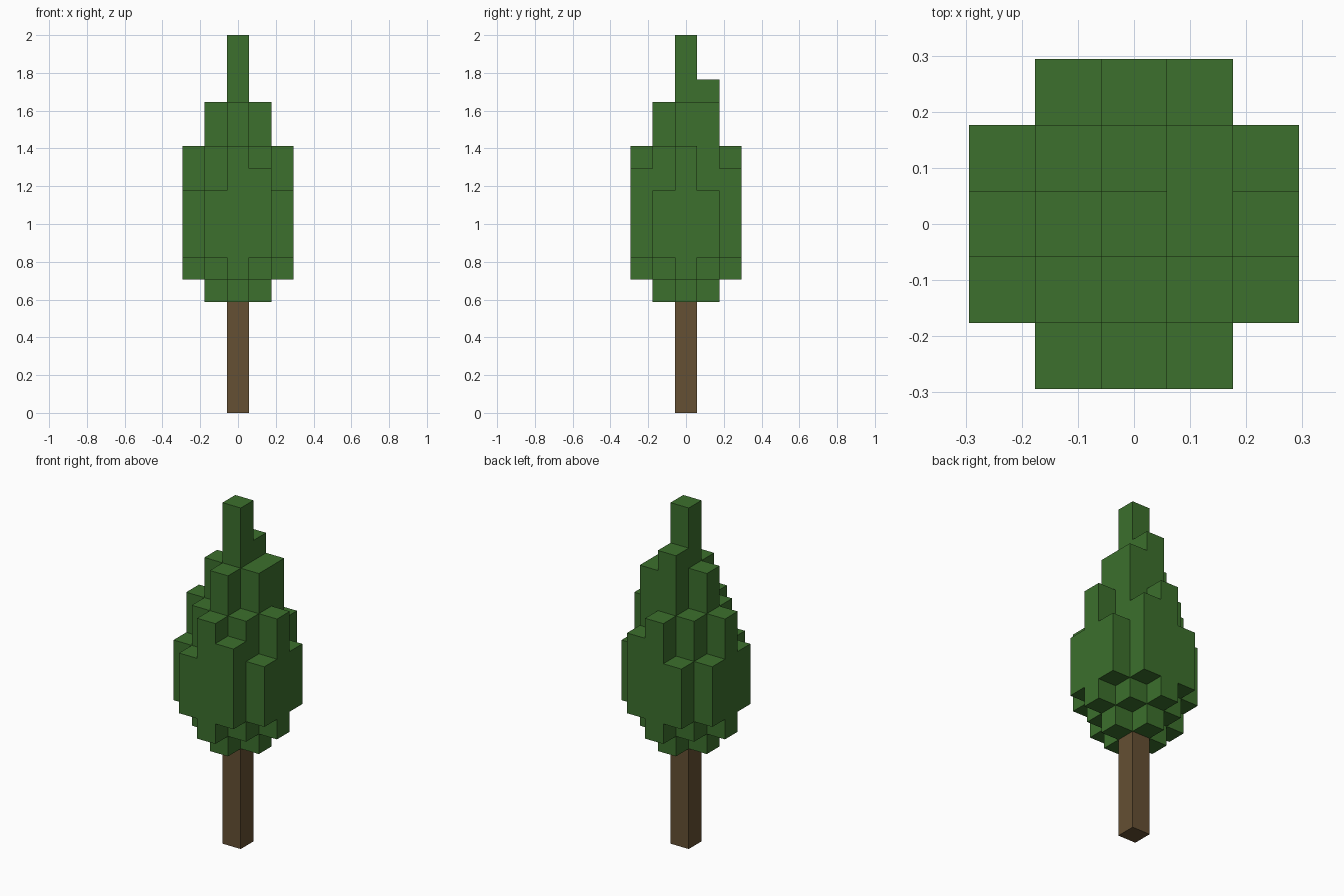
import bpy, bmesh, math
from mathutils import Vector

cube = bpy.data.objects.get("Cube")
if cube:
    bpy.data.objects.remove(cube, do_unlink=True)

V = 2 / 17  # edge of one block


def material(name, rgb):
    m = bpy.data.materials.new(name)
    m.use_nodes = True
    m.diffuse_color = (*rgb, 1)
    m.node_tree.nodes["Principled BSDF"].inputs["Base Color"].default_value = (*rgb, 1)
    return m


def block_object(name, cells, mat):
    """Mesh the outer skin of a set of blocks, merging flat neighbours."""
    bm = bmesh.new()
    for cell in cells:
        centre = Vector(cell) + Vector((0, 0, 0.5))
        for axis in range(3):
            for sign in (-1, 1):
                near = list(cell)
                near[axis] += sign
                if tuple(near) in cells:
                    continue
                n, u = Vector(), Vector()
                n[axis] = sign / 2
                u[(axis + 1) % 3] = 0.5
                w = n.cross(u) * 2
                corners = (-u - w, u - w, u + w, -u + w)
                bm.faces.new([bm.verts.new((centre + n + c) * V) for c in corners])
    bmesh.ops.remove_doubles(bm, verts=bm.verts, dist=V / 100)
    bmesh.ops.dissolve_limit(bm, angle_limit=math.radians(1),
                             verts=bm.verts, edges=bm.edges)
    mesh = bpy.data.meshes.new(name)
    bm.to_mesh(mesh)
    bm.free()
    mesh.materials.append(mat)
    obj = bpy.data.objects.new(name, mesh)
    bpy.context.collection.objects.link(obj)
    return obj


# Foliage: top height of each column in blocks, rows from front to back
tops = [
    (0, 10, 12, 11, 0),
    (10, 12, 14, 12, 10),
    (12, 14, 17, 14, 12),
    (10, 12, 15, 14, 10),
    (0, 10, 12, 11, 0),
]
leaves = set()
for j, row in enumerate(tops, -2):
    for i, top in enumerate(row, -2):
        # underside steps up away from the trunk
        bottom = max(5, 4 + abs(i) + abs(j))
        leaves.update((i, j, k) for k in range(bottom, top))
block_object("foliage", leaves, material("leaf green", (0.045, 0.162, 0.026)))

# Trunk: a single column of blocks
trunk = {(0, 0, k) for k in range(5)}
block_object("trunk", trunk, material("bark brown", (0.130, 0.080, 0.033)))
